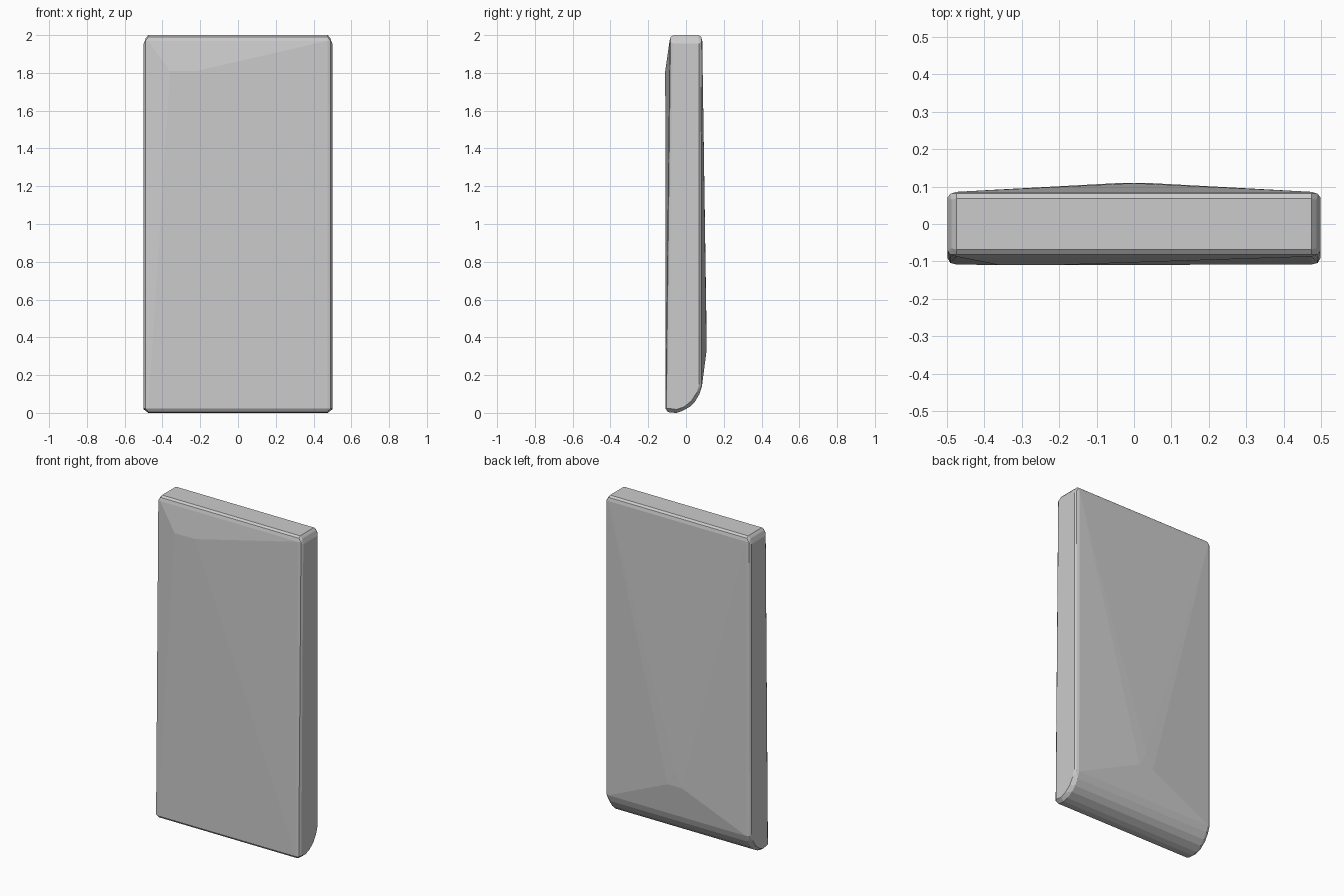
import bpy, bmesh

# side profile (y, z): square front foot, rounded back foot, softened top
outer = [(-0.108, 0.022), (-0.097, 0.006), (-0.085, 0.002), (-0.05, 0.0), (-0.02, 0.010),
         (0.02, 0.032), (0.048, 0.06), (0.07, 0.098), (0.084, 0.138),
         (0.086, 1.97), (0.081, 1.99), (0.068, 2.0),
         (-0.068, 2.0), (-0.081, 1.99), (-0.087, 1.97)]
# smaller profile on the flat side faces
inner = [(-0.09, 0.024), (-0.05, 0.018), (-0.01, 0.032), (0.03, 0.065), (0.055, 0.105),
         (0.07, 0.15), (0.07, 1.955), (-0.07, 1.955)]

points = []
for s in (-1, 1):
    points += [(s * 0.475, y, z) for y, z in outer]
    points += [(s * 0.499, y, z) for y, z in inner]
    # chamfer between the broad faces and the sides
    points += [(s * 0.491, -0.104, 0.022), (s * 0.491, -0.082, 1.968),
               (s * 0.491, 0.081, 1.968), (s * 0.491, 0.079, 0.14),
               (s * 0.488, -0.065, 1.985), (s * 0.488, 0.065, 1.985)]

# shallow off-centre bulge high on the front, centred bulge low on the back
points += [(-0.36, -0.11, 1.81), (-0.22, -0.11, 1.81)]
points += [(-0.05, 0.109, 0.33), (0.05, 0.109, 0.33), (0.0, 0.109, 0.42)]

# slab: faceted convex shell
bm = bmesh.new()
for p in points:
    bm.verts.new(p)
res = bmesh.ops.convex_hull(bm, input=bm.verts[:])
junk = {g for g in res["geom_interior"] + res["geom_unused"]
        if isinstance(g, bmesh.types.BMVert)}
bmesh.ops.delete(bm, geom=list(junk), context='VERTS')
bmesh.ops.dissolve_limit(bm, angle_limit=0.004, verts=bm.verts[:], edges=bm.edges[:])
bmesh.ops.recalc_face_normals(bm, faces=bm.faces[:])
mesh = bpy.data.meshes.new("slab")
bm.to_mesh(mesh)
bm.free()
bpy.context.collection.objects.link(bpy.data.objects.new("slab", mesh))
